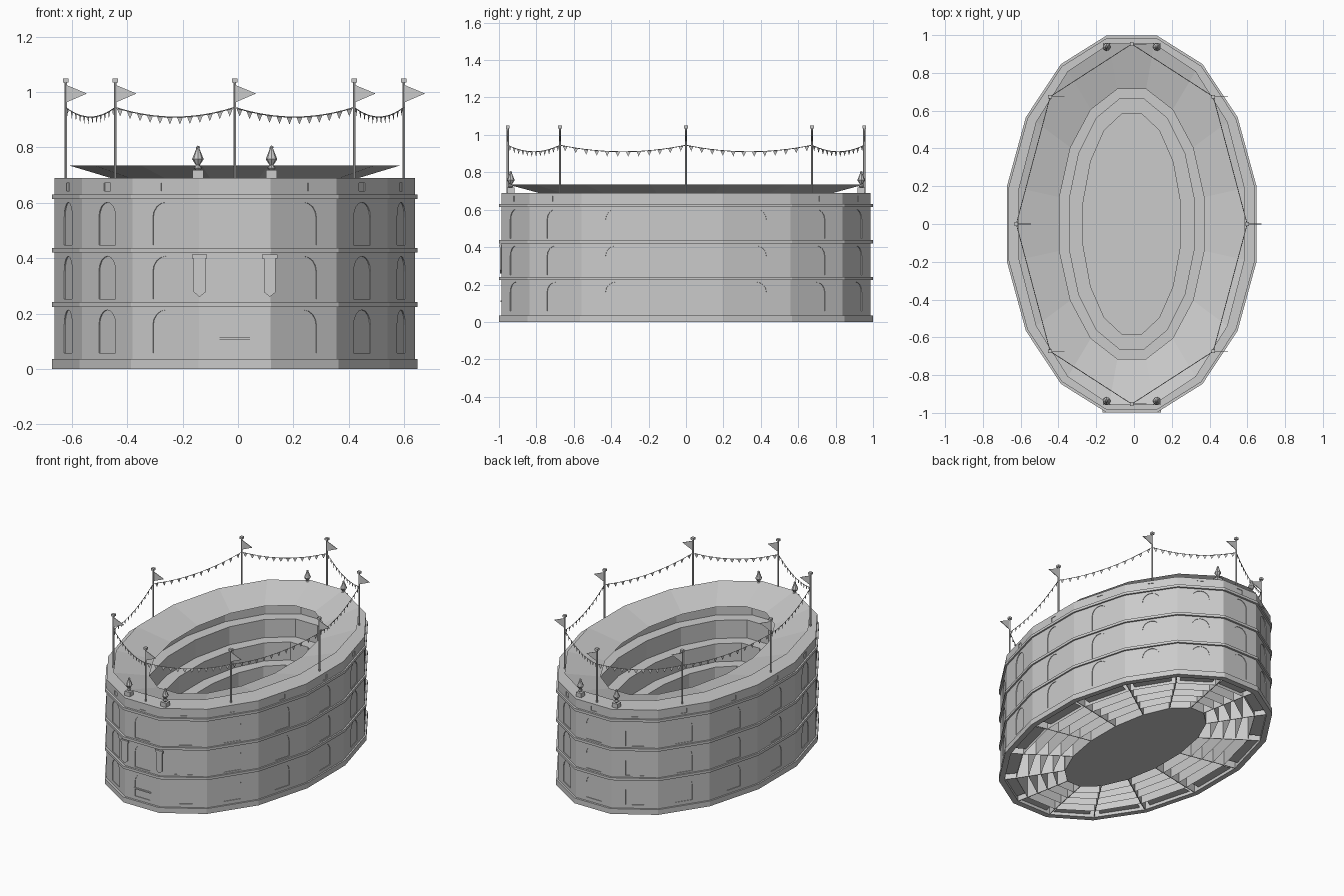
import bpy, bmesh
from math import pi, cos, sin
from mathutils import Vector, Matrix

cube = bpy.data.objects.get("Cube")
if cube:
    bpy.data.objects.remove(cube, do_unlink=True)

SIDES = 16
CX = -0.012                      # flags stick out to +x, so the body sits off centre
OUTER = (0.664, 1.005)           # semi-axes of the outer wall
INNER = (0.64, 0.98)
CORNICE = (0.674, 1.0185)
RIM = 0.69                       # height of the wall top

stone = bpy.data.materials.new("pale grey stone")
stone.use_nodes = True
GREY = (0.6, 0.6, 0.6, 1)
stone.diffuse_color = GREY
stone.node_tree.nodes["Principled BSDF"].inputs["Base Color"].default_value = GREY


def finish(name, bm, recalc=True):
    if recalc:
        bmesh.ops.recalc_face_normals(bm, faces=bm.faces)
    me = bpy.data.meshes.new(name)
    bm.to_mesh(me)
    bm.free()
    me.materials.append(stone)
    ob = bpy.data.objects.new(name, me)
    bpy.context.collection.objects.link(ob)
    return ob


def corner(axes, i, z):
    t = (i + 0.5) * 2 * pi / SIDES
    return Vector((CX + axes[0] * cos(t), axes[1] * sin(t), z))


def loft(name, profile, closed=False):
    """Sweep (axes, z) points round the oval."""
    bm = bmesh.new()
    rows = [[bm.verts.new(corner(ax, i, z)) for i in range(SIDES)] for ax, z in profile]
    pairs = list(zip(rows, rows[1:])) + ([(rows[-1], rows[0])] if closed else [])
    for r, s in pairs:
        for i in range(SIDES):
            j = (i + 1) % SIDES
            bm.faces.new((r[i], r[j], s[j], s[i]))
    return finish(name, bm, closed)


def band(name, outer, inner, z0, z1):
    return loft(name, [(outer, z0), (outer, z1), (inner, z1), (inner, z0)], True)


def box(bm, centre, size, rot=0):
    m = Matrix.Translation(centre) @ Matrix.Rotation(rot, 4, 'Z') @ Matrix.Diagonal((*size, 1))
    bmesh.ops.create_cube(bm, size=1, matrix=m)


def lathe(bm, base, points, segs):
    """Stack of cones from (radius, height) points."""
    for (r0, z0), (r1, z1) in zip(points, points[1:]):
        bmesh.ops.create_cone(bm, cap_ends=True, segments=segs, radius1=r0, radius2=r1,
                              depth=z1 - z0,
                              matrix=Matrix.Translation(base + Vector((0, 0, (z0 + z1) / 2))))


def prism(bm, outline, place, near, far):
    """Extrude a (u, z) outline between two depths; place maps (u, depth, z)."""
    a = [bm.verts.new(place(u, near, z)) for u, z in outline]
    b = [bm.verts.new(place(u, far, z)) for u, z in outline]
    bm.faces.new(a)
    bm.faces.new(b[::-1])
    for i in range(len(a)):
        j = (i + 1) % len(a)
        bm.faces.new((a[j], a[i], b[i], b[j]))


# outer wall with very shallow arched niches and attic windows
wall = band("outer_wall", OUTER, INNER, 0, RIM)
bm = bmesh.new()
half = 0.055
for i in range(SIDES):
    p, q = corner(OUTER, i, 0), corner(OUTER, i + 1, 0)
    mid, tan = (p + q) / 2, (q - p).normalized()
    nor = Vector((tan.y, -tan.x, 0))

    def place(u, d, z):
        return mid + tan * u + nor * d + Vector((0, 0, z))

    for z0 in (0.058, 0.252, 0.447):
        arch = [(-half, z0), (half, z0)]
        arch += [(half * cos(k * pi / 8), z0 + 0.1 + half * sin(k * pi / 8)) for k in range(9)]
        prism(bm, arch, place, 0.02, -0.004)
    prism(bm, [(-0.02, 0.643), (0.02, 0.643), (0.02, 0.672), (-0.02, 0.672)], place, 0.02, -0.004)
cutter = finish("niche_cutter", bm)
cutter.hide_render = True
mod = wall.modifiers.new("niches", 'BOOLEAN')
mod.operation, mod.solver, mod.object = 'DIFFERENCE', 'EXACT', cutter
bpy.context.view_layer.update()
cut = bpy.data.meshes.new_from_object(wall.evaluated_get(bpy.context.evaluated_depsgraph_get()))
wall.modifiers.clear()
wall.data = cut
bpy.data.objects.remove(cutter, do_unlink=True)

# plinth and cornices
band("plinth", CORNICE, INNER, 0, 0.035)
for n, z in enumerate((0.224, 0.42, 0.614)):
    band(f"cornice_{n + 1}", CORNICE, INNER, z, z + 0.017)

# arena floor, stepped seating and the ring walls below it
rings = [(0.262 + 0.075 * k, 0.596 + 0.078 * k) for k in range(5)] + [INNER]
heights = [0.33, 0.45, 0.57, RIM, RIM]
steps = [(rings[0], 0)]
for k, z in enumerate(heights):
    steps += [(rings[k], z), (rings[k + 1], z)]
loft("seating", steps)
for k in range(1, 5):
    loft(f"ring_wall_{k}", [(rings[k], 0), (rings[k], heights[k - 1])])
bm = bmesh.new()
bm.faces.new([bm.verts.new(corner(rings[0], i, 0)) for i in range(SIDES)])
finish("arena_floor", bm, False)

# low slabs closing the outermost bays, with a gap at each fin
bm = bmesh.new()
for i in range(SIDES):
    ends = [(corner(ax, i, 0.02), corner(ax, i + 1, 0.02)) for ax in (rings[4], INNER)]
    (a, b), (c, d) = ends
    quad = (a.lerp(b, 0.1), a.lerp(b, 0.9), c.lerp(d, 0.9), c.lerp(d, 0.1))
    bm.faces.new([bm.verts.new(v) for v in quad])
finish("bay_slabs", bm, False)

# thin radial fins under the seating
bm = bmesh.new()
for i in range(SIDES):
    for k, z in enumerate(heights):
        p, q = corner(rings[k], i, 0), corner(rings[k + 1], i, 0)
        d = q - p
        top = z - 0.006
        c = (p + q) / 2 + Vector((0, 0, top / 2))
        box(bm, c, (d.length, 0.004, top), Vector((1, 0)).angle_signed(d.xy) * -1)
finish("radial_fins", bm)

# sloping canopy over the seats
loft("canopy", [((0.61, 0.973), 0.735), ((0.39, 0.728), 0.67)])

# gate bar and hanging banners at the front
front = -OUTER[1] * cos(pi / SIDES)
bm = bmesh.new()
box(bm, (CX, front, 0.11), (0.123, 0.01, 0.008))
finish("gate_bar", bm)
for side in (-1, 1):
    bm = bmesh.new()
    x = CX + side * 0.127

    def hang(u, d, z):
        return Vector((x + u, front - d, z))

    prism(bm, [(-0.021, 0.4), (-0.021, 0.277), (0, 0.26), (0.021, 0.277), (0.021, 0.4)],
          hang, 0.002, 0.009)
    box(bm, (x, front - 0.006, 0.406), (0.055, 0.013, 0.014))
    finish("left_banner" if side > 0 else "right_banner", bm)

# finials on the front and back parapet
urn = [(0.007, 0.028), (0.015, 0.036), (0.007, 0.046), (0.021, 0.068), (0.005, 0.108)]
for sx in (-1, 1):
    for sy in (-1, 1):
        bm = bmesh.new()
        base = Vector((CX + sx * 0.133, sy * 0.937, RIM))
        box(bm, base + Vector((0, 0, 0.014)), (0.04, 0.04, 0.028))
        lathe(bm, base, urn, 8)
        bmesh.ops.create_icosphere(bm, subdivisions=1, radius=0.008,
                                   matrix=Matrix.Translation(base + Vector((0, 0, 0.109))))
        finish(("back" if sy > 0 else "front") + ("_left" if sx > 0 else "_right") + "_finial", bm)

# flag poles with pennants
poles = [Vector((CX + 0.611 * cos(k * pi / 4), 0.953 * sin(k * pi / 4), 0)) for k in range(8)]
for k, p in enumerate(poles):
    bm = bmesh.new()
    lathe(bm, p, [(0.0055, RIM - 0.01), (0.0055, 1.035)], 6)
    box(bm, p + Vector((0, 0, 1.042)), (0.02, 0.02, 0.014))
    finish(f"flag_pole_{k + 1}", bm)
    bm = bmesh.new()
    prism(bm, [(0, 0.962), (0.077, 0.995), (0, 1.027)],
          lambda u, d, z: p + Vector((u, d, z)), -0.002, 0.002)
    finish(f"flag_{k + 1}", bm)

# sagging bunting between the poles
COUNT = 12
for k, p in enumerate(poles):
    q = poles[(k + 1) % 8]
    along = (q - p).normalized()

    def cord(t):
        return p.lerp(q, t) + Vector((0, 0, 0.945 - 0.14 * t * (1 - t)))

    curve = bpy.data.curves.new(f"bunting_cord_{k + 1}", 'CURVE')
    curve.dimensions = '3D'
    curve.bevel_depth = 0.002
    curve.bevel_resolution = 0
    spline = curve.splines.new('POLY')
    spline.points.add(COUNT)
    for n, pt in enumerate(spline.points):
        pt.co = (*cord(n / COUNT), 1)
    curve.materials.append(stone)
    bpy.context.collection.objects.link(bpy.data.objects.new(curve.name, curve))
    bm = bmesh.new()
    for n in range(COUNT):
        c = cord((n + 0.5) / COUNT)
        tri = (c - along * 0.013, c + along * 0.013, c - Vector((0, 0, 0.027)))
        bm.faces.new([bm.verts.new(v) for v in tri])
    finish(f"bunting_pennants_{k + 1}", bm, False)
